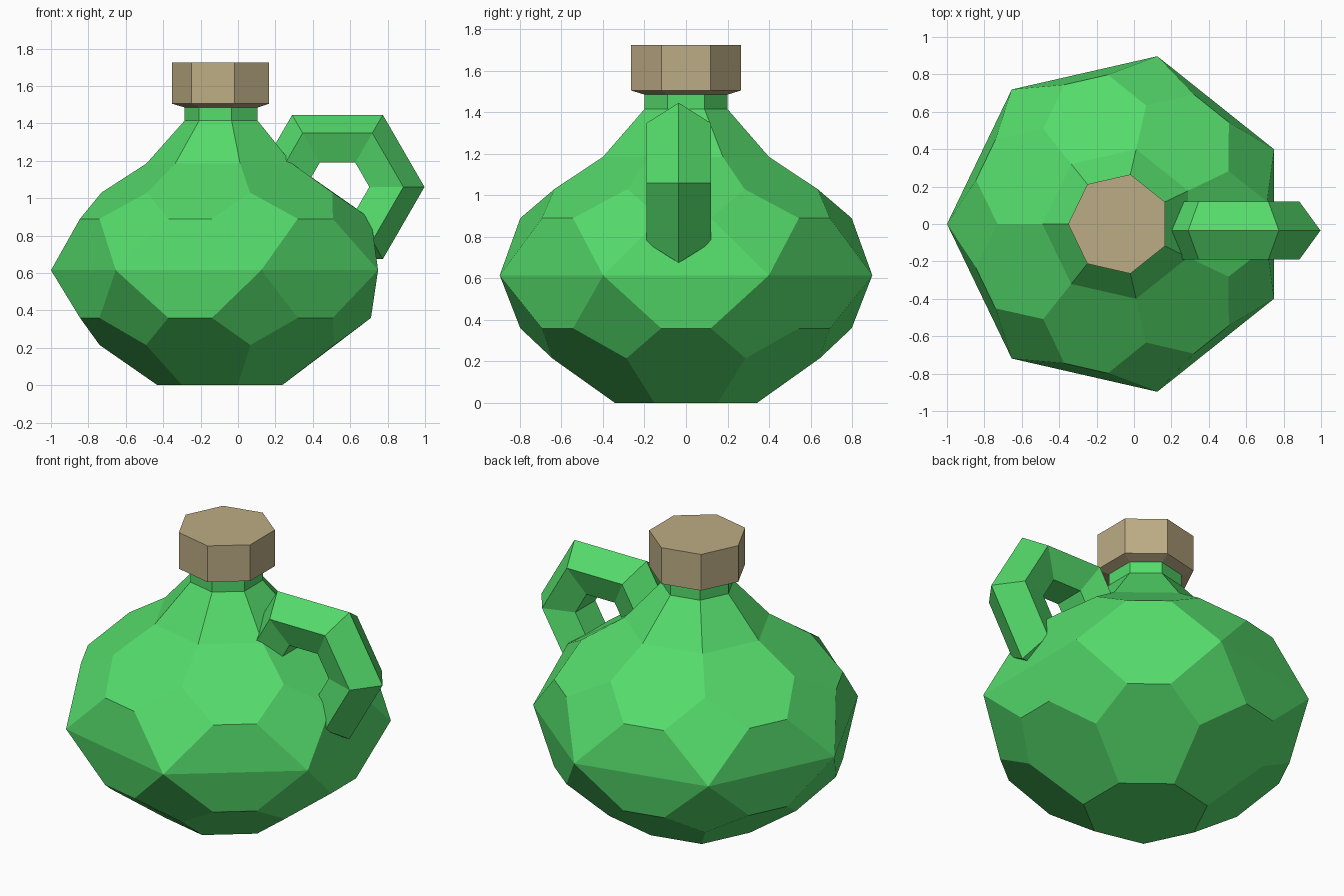
import bpy
import bmesh
from math import cos, sin, pi, radians

cube = bpy.data.objects.get("Cube")
if cube:
    bpy.data.objects.remove(cube, do_unlink=True)

SIDES = 7
AXIS_X = -0.08
STEP = 2 * pi / SIDES


def material(name, color):
    mat = bpy.data.materials.new(name)
    mat.use_nodes = True
    mat.diffuse_color = color
    bsdf = next(n for n in mat.node_tree.nodes if n.type == 'BSDF_PRINCIPLED')
    bsdf.inputs["Base Color"].default_value = color
    bsdf.inputs["Roughness"].default_value = 0.7
    return mat


green = material("green_glass", (0.09, 0.71, 0.147, 1))
tan = material("tan_cork", (0.507, 0.413, 0.233, 1))


def finish(bm, name, mat):
    bmesh.ops.recalc_face_normals(bm, faces=bm.faces[:])
    mesh = bpy.data.meshes.new(name)
    bm.to_mesh(mesh)
    bm.free()
    mesh.materials.append(mat)
    obj = bpy.data.objects.new(name, mesh)
    bpy.context.collection.objects.link(obj)
    return obj


def ring(bm, radius, z, offset=0.0):
    """Seven points around the bottle axis, starting on its right side."""
    return [bm.verts.new((AXIS_X + radius * cos(pi + i * STEP + offset),
                          radius * sin(pi + i * STEP + offset), z))
            for i in range(SIDES)]


def bridge(bm, low, high):
    n = len(low)
    for i in range(n):
        j = (i + 1) % n
        bm.faces.new((low[i], low[j], high[j], high[i]))


# Faceted body: trapezoids, kites and hexagons above and below the widest ring
bm = bmesh.new()
equator = ring(bm, 0.92, 0.615)
spread = radians(17.1)


def half_body(shoulder_z, tip_z, end_z, tip_r, end_r):
    after = ring(bm, 0.80, shoulder_z, spread)
    before = ring(bm, 0.80, shoulder_z, -spread)
    tips = ring(bm, tip_r, tip_z)
    ends = ring(bm, end_r, end_z)
    for i in range(SIDES):
        j = (i + 1) % SIDES
        bm.faces.new((equator[i], equator[j], before[j], after[i]))
        bm.faces.new((equator[i], after[i], tips[i], before[i]))
        bm.faces.new((after[i], before[j], tips[j], ends[j], ends[i], tips[i]))
    return ends


base = half_body(0.36, 0.215, 0.0, 0.66, 0.35)
bm.faces.new(base)
shoulder = half_body(0.89, 1.03, 1.185, 0.65, 0.41)

# Sloping shoulder and short straight neck
neck_low = ring(bm, 0.205, 1.415)
neck_top = ring(bm, 0.205, 1.49)
bridge(bm, shoulder, neck_low)
bridge(bm, neck_low, neck_top)
bm.faces.new(neck_top)
finish(bm, "bottle_body", green)

# Stopper with a tapered underside
bm = bmesh.new()
profile = [(0.205, 1.485), (0.272, 1.505), (0.272, 1.725)]
rings = [ring(bm, r, z) for r, z in profile]
for low, high in zip(rings, rings[1:]):
    bridge(bm, low, high)
bm.faces.new(rings[0])
bm.faces.new(rings[-1])
finish(bm, "stopper", tan)

# Handle: six-sided loop with a five-sided section, stretched into the body
bm = bmesh.new()
sections = []
for i in range(6):
    a = i * pi / 3
    stretch = -0.04 if cos(a) < -0.1 else 0.0
    section = []
    for k in range(5):
        b = k * 2 * pi / 5
        r = 0.282 + 0.163 * cos(b)
        section.append(bm.verts.new((0.552 + stretch + r * cos(a),
                                     -0.035 + 0.163 * sin(b),
                                     1.06 + r * sin(a))))
    sections.append(section)
for i in range(6):
    bridge(bm, sections[i], sections[(i + 1) % 6])
finish(bm, "handle", green)
